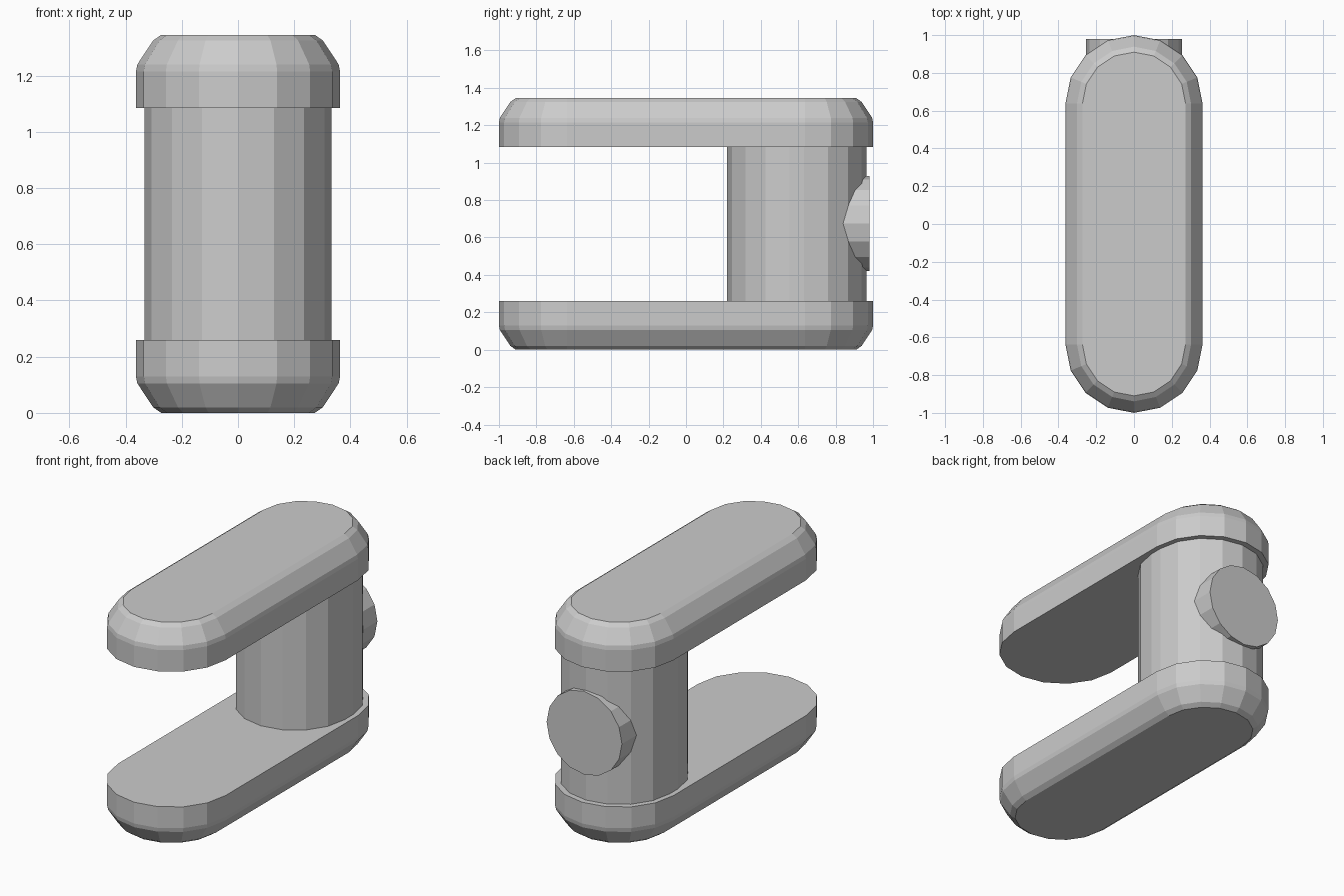
import bpy, bmesh
from math import sin, cos, pi

if "Cube" in bpy.data.objects:
    bpy.data.objects.remove(bpy.data.objects["Cube"])


def stadium(radius, y_front, y_back, z, steps=8):
    """Outline of two half circles joined by straight sides."""
    back = [(radius * cos(pi * i / steps), y_back + radius * sin(pi * i / steps), z)
            for i in range(steps + 1)]
    front = [(-radius * cos(pi * i / steps), y_front - radius * sin(pi * i / steps), z)
             for i in range(steps + 1)]
    return back + front


def loft(name, rings):
    """Skin a stack of matching outlines and cap both ends."""
    bm = bmesh.new()
    loops = [[bm.verts.new(p) for p in ring] for ring in rings]
    for a, b in zip(loops, loops[1:]):
        for i in range(len(a)):
            j = (i + 1) % len(a)
            bm.faces.new((a[i], a[j], b[j], b[i]))
    bm.faces.new(loops[0])
    bm.faces.new(loops[-1])
    bmesh.ops.recalc_face_normals(bm, faces=bm.faces)
    mesh = bpy.data.meshes.new(name)
    bm.to_mesh(mesh)
    bm.free()
    obj = bpy.data.objects.new(name, mesh)
    bpy.context.collection.objects.link(obj)
    return obj


HEIGHT = 1.345
ARM = 0.637  # centre of the rounded ends

# Two long plates, bevelled on their outer edges, mirrored about mid height
profile = [(0.273, 0.0), (0.302, 0.02), (0.358, 0.105), (0.363, 0.13), (0.363, 0.26)]
for name, flip in (("bottom_plate", False), ("top_plate", True)):
    loft(name, [stadium(r, -ARM, ARM, HEIGHT - z if flip else z) for r, z in profile])

# Upright post joining the plates at the back
loft("post", [stadium(0.333, 0.553, 0.632, z) for z in (0.25, HEIGHT - 0.25)])

# Round button set into the back of the post
bpy.ops.mesh.primitive_cylinder_add(vertices=16, radius=0.254, depth=0.18,
                                    location=(0, 0.89, 0.675), rotation=(pi / 2, 0, 0))
bpy.context.object.name = "back_button"
